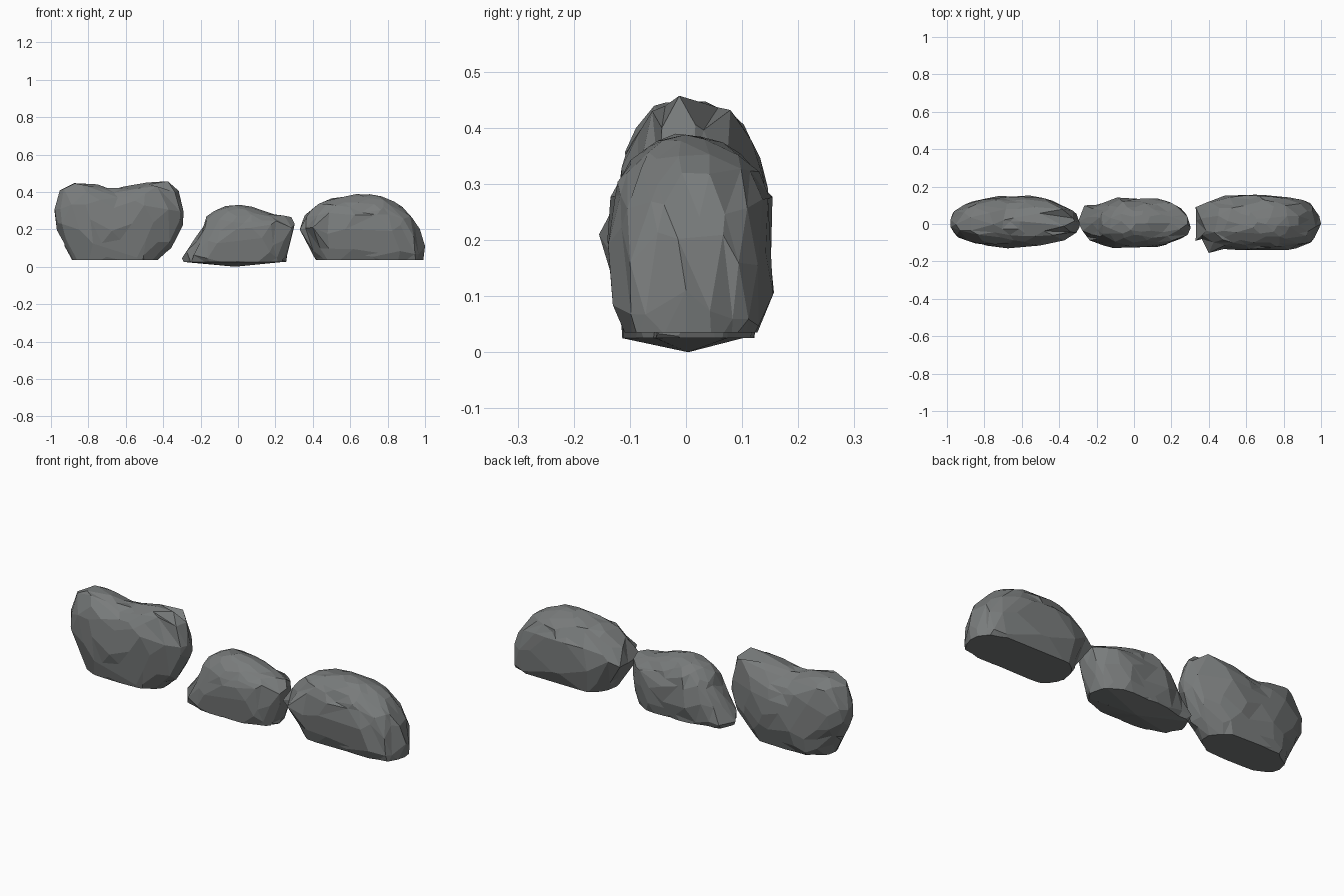
import bpy, bmesh, math, random
from mathutils import Vector

if "Cube" in bpy.data.objects:
    bpy.data.objects.remove(bpy.data.objects["Cube"])

stone = bpy.data.materials.new("grey_stone")
stone.use_nodes = True
colour = (0.19, 0.20, 0.20, 1)
stone.diffuse_color = colour
stone.node_tree.nodes["Principled BSDF"].inputs["Base Color"].default_value = colour


def reach(outline, cx, cz, dx, dz):
    """Distance from the centre to the outline along a direction."""
    best = 0
    for (ax, az), (bx, bz) in zip(outline, outline[1:] + outline[:1]):
        ex, ez = bx - ax, bz - az
        det = ex * dz - ez * dx
        if abs(det) < 1e-9:
            continue
        t = (ex * (az - cz) - ez * (ax - cx)) / det
        s = (dx * (az - cz) - dz * (ax - cx)) / det
        if t > 0 and -1e-6 <= s <= 1 + 1e-6:
            best = max(best, t)
    return best


def rock(name, outline, centre, front, back, blunt, floor, belly, corners, seed):
    random.seed(seed)
    cx, cz = centre
    bm = bmesh.new()
    bmesh.ops.create_icosphere(bm, subdivisions=3, radius=1)
    # Irregular facets: jitter directions, then fit them to the outline
    for v in bm.verts:
        d = (v.co + Vector([random.uniform(-0.1, 0.1) for _ in range(3)])).normalized()
        rho = max(math.hypot(d.x, d.z), 1e-4)
        dx, dz = d.x / rho, d.z / rho
        power = 1 - (1 - blunt) * abs(dx)
        r = reach(outline, cx, cz, dx, dz) * rho ** power
        depth = back if d.y > 0 else front
        y = math.copysign(depth * abs(d.y) ** 0.9, d.y) * random.uniform(0.93, 1.05)
        r *= random.uniform(0.97, 1.01)
        v.co = (cx + r * dx, y, cz + r * dz)
    for c in corners:
        target = Vector(c)
        min(bm.verts, key=lambda v: (v.co - target).length).co = target
    # Flat underside, optionally bulging a little at its middle
    cut = bmesh.ops.bisect_plane(
        bm, geom=bm.verts[:] + bm.edges[:] + bm.faces[:], dist=1e-4,
        plane_co=(0, 0, floor), plane_no=(0, 0, -1), clear_outer=True)
    rim = [e for e in cut["geom_cut"] if isinstance(e, bmesh.types.BMEdge)]
    caps = bmesh.ops.holes_fill(bm, edges=rim, sides=0)["faces"]
    if belly:
        for v in bmesh.ops.poke(bm, faces=caps)["verts"]:
            v.co.z = floor - belly
    bmesh.ops.dissolve_limit(bm, angle_limit=math.radians(7),
                             verts=bm.verts[:], edges=bm.edges[:])
    bmesh.ops.recalc_face_normals(bm, faces=bm.faces[:])
    mesh = bpy.data.meshes.new(name)
    bm.to_mesh(mesh)
    bm.free()
    mesh.materials.append(stone)
    bpy.context.collection.objects.link(bpy.data.objects.new(name, mesh))


# Tall rock with a dipped top
rock("right_rock",
     [(-1, .26), (-.97, .39), (-.92, .445), (-.85, .465), (-.77, .445), (-.67, .415),
      (-.51, .45), (-.34, .46), (-.32, .42), (-.29, .34), (-.285, .22), (-.32, .14),
      (-.5, -.05), (-.85, -.05)],
     (-.65, .22), .125, .155, .95, .035, 0, [], 3)

# Small low rock with a bulging underside
rock("middle_rock",
     [(-.3, .045), (-.28, .09), (-.2, .19), (-.18, .26), (-.1, .325), (-.03, .335),
      (.08, .32), (.17, .285), (.28, .27), (.31, .22), (.29, .15), (.24, -.03),
      (.1, -.07), (-.1, -.07), (-.26, -.03)],
     (.02, .14), .13, .14, .75, .025, .025,
     [(-.265, .1, .05), (-.3, .01, .045), (.285, 0, .265)], 8)

# Long rounded rock with blunt ends
rock("left_rock",
     [(.33, .18), (.335, .25), (.41, .335), (.5, .37), (.68, .395), (.77, .38),
      (.88, .325), (.935, .27), (.945, .23), (.975, .2), (1, .11), (.98, -.05), (.47, -.05)],
     (.66, .19), .14, .16, .55, .035, 0,
     [(.4, -.155, .21), (.33, -.09, .2), (.33, .09, .2), (1, 0, .11)], 5)
